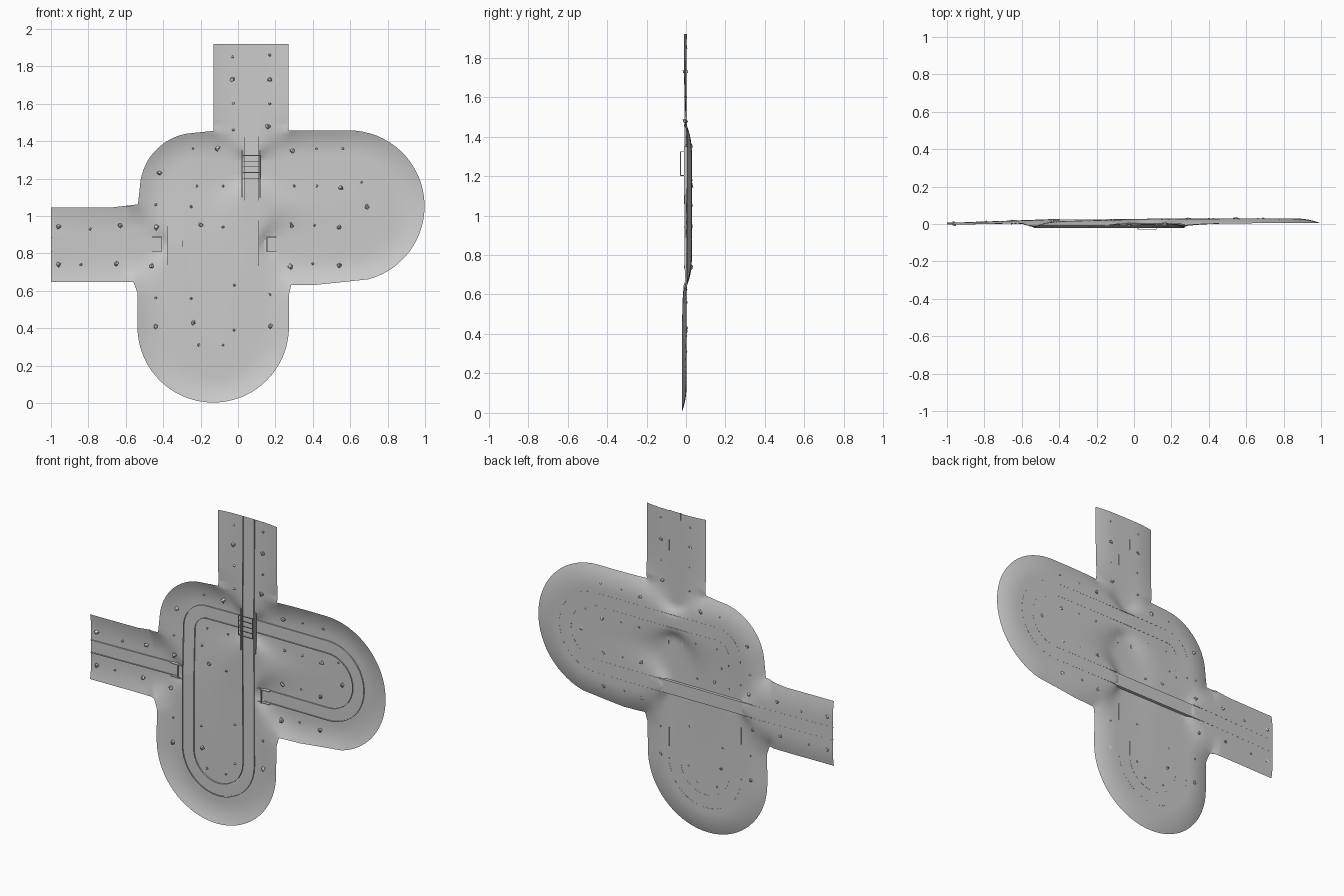
import bpy, bmesh, math, random
from mathutils import Vector, Matrix
from mathutils.geometry import delaunay_2d_cdt, intersect_point_line

if "Cube" in bpy.data.objects:
    bpy.data.objects.remove(bpy.data.objects["Cube"])

random.seed(4)
# All layout is done in (x, z) with y as depth; the front of the ground faces -y.


def line(a, b, ya, yb, step=0.025):
    n = max(1, round(math.dist(a, b) / step))
    return [(a[0] + (b[0] - a[0]) * i / n, a[1] + (b[1] - a[1]) * i / n,
             ya + (yb - ya) * i / n) for i in range(n + 1)]


def arc(c, r, a0, a1, ya=0, yb=0, n=20):
    out = []
    for i in range(n + 1):
        t = math.radians(a0 + (a1 - a0) * i / n)
        out.append((c[0] + r * math.cos(t), c[1] + r * math.sin(t), ya + (yb - ya) * i / n))
    return out


def join(*parts):
    out = []
    for p in parts:
        out += p[1:] if out and math.dist(out[-1], p[0]) < 1e-4 else p
    return out


def finish(name, bm, smooth=False):
    bmesh.ops.recalc_face_normals(bm, faces=bm.faces) if not smooth else None
    me = bpy.data.meshes.new(name)
    bm.to_mesh(me)
    bm.free()
    ob = bpy.data.objects.new(name, me)
    bpy.context.collection.objects.link(ob)
    if smooth:
        bpy.ops.object.select_all(action='DESELECT')
        ob.select_set(True)
        bpy.context.view_layer.objects.active = ob
        bpy.ops.object.shade_smooth_by_angle(angle=math.radians(35))
    return ob


def sweep(name, path, profile):
    """Sweep an open (offset, depth) profile along a path."""
    bm = bmesh.new()
    rows = []
    for i, (x, z, y) in enumerate(path):
        p, q = path[max(i - 1, 0)], path[min(i + 1, len(path) - 1)]
        d = Vector((q[0] - p[0], q[1] - p[1])).normalized()
        rows.append([bm.verts.new((x - d.y * o, y + h, z + d.x * o)) for o, h in profile])
    for r, s in zip(rows, rows[1:]):
        for k in range(len(profile) - 1):
            bm.faces.new((r[k], r[k + 1], s[k + 1], s[k]))
    return finish(name, bm)


def add_box(bm, x0, x1, y0, y1, z0, z1):
    m = Matrix.Translation(((x0 + x1) / 2, (y0 + y1) / 2, (z0 + z1) / 2))
    bmesh.ops.create_cube(bm, size=1, matrix=m @ Matrix.Diagonal((x1 - x0, y1 - y0, z1 - z0, 1)))


# Road sections: entry, bridge, loops, tunnel and exit
RX, LX, TZ, BZ = 0.0725, -0.3375, 1.2575, 0.8475
entry = line((RX, 1.92), (RX, 1.36), 0.001, -0.003)
bridge = line((RX, 1.36), (RX, 1.12), -0.003, -0.003)
loops = join(line((RX, 1.12), (RX, 0.4075), -0.003, 0.0),
             arc((-0.1325, 0.4075), 0.205, 0, -180),
             line((LX, 0.4075), (LX, 0.85), 0.0, 0.001),
             line((LX, 0.85), (LX, 1.14), 0.001, 0.011),
             arc((-0.22, 1.14), 0.1175, 180, 90, 0.011, 0.017, 12),
             line((-0.22, TZ), (0.05, TZ), 0.017, 0.025),
             line((0.05, TZ), (0.5925, TZ), 0.025, 0.027),
             arc((0.5925, 1.0525), 0.205, 90, -90, 0.027, 0.027),
             line((0.5925, BZ), (0.155, BZ), 0.027, 0.027))
tunnel = line((0.155, BZ), (-0.41, BZ), 0.027, 0.024)
leave = line((-0.41, BZ), (-1, BZ), 0.024, 0.003)
ground_guides = entry + loops + leave

# Ground outline
corners = join([(0.27, 1.92, 0), (0.27, 1.4575, 0), (0.5925, 1.4575, 0)],
               arc((0.5925, 1.0525), 0.405, 90, -75, n=30),
               [(0.42, 0.632, 0), (0.285, 0.632, 0), (0.2725, 0.58, 0)],
               arc((-0.1325, 0.4075), 0.405, 0, -180, n=36),
               [(-0.5375, 0.59, 0), (-0.56, 0.648, 0), (-1, 0.648, 0), (-1, 1.045, 0),
                (-0.68, 1.045, 0), (-0.535, 1.062, 0)],
               arc((-0.22, 1.14), 0.305, 177, 100, n=14),
               [(-0.13, 1.455, 0), (-0.13, 1.92, 0)])
outline, edges = [], []
for a, b in zip(corners, corners[1:] + corners[:1]):
    outline += [Vector(p[:2]) for p in line(a, b, 0, 0, 0.03)[:-1]]
    if not (a[1] == b[1] == 1.92 or a[0] == b[0] == -1):
        edges.append((Vector(a[:2]), Vector(b[:2])))


def edge_distance(p):
    best = 9.0
    for a, b in edges:
        q, t = intersect_point_line(p, a, b)
        q = q.to_2d()
        q = a if t < 0 else b if t > 1 else q
        best = min(best, (p - q).length)
    return best


def depth(x, z):
    """Blend the road depths and raise a bank along the outer edge."""
    sw = sy = 0.0
    for gx, gz, gy in ground_guides:
        w = 1 / (((x - gx) ** 2 + (z - gz) ** 2) ** 2 + 1e-8)
        sw += w
        sy += w * gy
    e = edge_distance(Vector((x, z)))
    bank = max(0.0, 1 - e / 0.13) ** 2
    drop = 0.013 if z > 1.47 or x < -0.58 else 0.024
    return sy / sw + 0.0025 - drop * bank


# Ground sheet
step = 0.0225
pts = list(outline)
for i in range(int(2 / step)):
    for j in range(int(1.9 / step)):
        pts.append(Vector((-0.985 + i * step, 0.015 + j * step)))
res = delaunay_2d_cdt(pts, [], [list(range(len(outline)))], 1, 1e-5)
used = sorted({i for f in res[2] for i in f})
bm = bmesh.new()
vert = {i: bm.verts.new((res[0][i].x, depth(*res[0][i]), res[0][i].y)) for i in used}
for f in res[2]:
    bm.faces.new([vert[i] for i in f])
finish("ground", bm, True)

# Road surface with low kerb walls on both sides
half = [(0.0395, 0.003), (0.0395, -0.005), (0.0355, -0.005), (0.0355, 0.0)]
kerbed = [(-o, h) for o, h in half] + half[::-1]
sweep("entry_road", entry, kerbed)
sweep("loop_road", loops, kerbed)
sweep("exit_road", leave, kerbed)
sweep("bridge_deck", bridge, kerbed)
sweep("tunnel_road", tunnel, [(-0.0395, -0.018), (-0.0395, 0.0), (0.0395, 0.0), (0.0395, -0.018)])

# Bridge side walls, posts, top rails and overhead beams
bm = bmesh.new()
for x in (0.022, 0.119):
    add_box(bm, x - 0.003, x + 0.003, -0.009, 0.004, 1.1, 1.35)
    add_box(bm, x - 0.002, x + 0.002, -0.03, -0.026, 1.2, 1.325)
    for z in (1.2, 1.321):
        add_box(bm, x - 0.002, x + 0.002, -0.03, -0.005, z, z + 0.004)
for k in range(5):
    z = 1.2 + k * 0.0303
    add_box(bm, 0.022, 0.119, -0.03, -0.027, z, z + 0.004)
finish("bridge_frame", bm)

# Tunnel portals
bm = bmesh.new()
for x0, x1 in ((0.155, 0.205), (-0.46, -0.41)):
    for z in (0.808, 0.887):
        add_box(bm, x0, x1, 0.005, 0.027, z - 0.002, z + 0.002)
for x in (0.155, -0.41):
    add_box(bm, x - 0.002, x + 0.002, 0.0, 0.008, 0.806, 0.889)
finish("tunnel_portals", bm)


# Scattered rocks
def rocks(name, spots, r):
    bm = bmesh.new()
    for x, z in spots:
        m = Matrix.Translation((x, depth(x, z) - r * 0.4, z))
        new = bmesh.ops.create_icosphere(bm, subdivisions=1, radius=r, matrix=m)["verts"]
        for v in new:
            v.co += Vector([random.uniform(-0.3, 0.3) * r for _ in range(3)])
    finish(name, bm)


rocks("large_rocks", [(-.03, 1.73), (.17, 1.73), (.16, 1.48), (-.11, 1.36), (.29, 1.35),
                      (-.42, 1.23), (.55, 1.15), (.69, 1.05), (-.2, .95), (.285, .95),
                      (.54, .94), (.54, .735), (.28, .73), (-.63, .95), (-.96, .94),
                      (-.96, .74), (-.65, .745), (-.46, .73), (-.435, .94), (-.44, .41),
                      (-.24, .43), (.17, .41)], 0.013)
rocks("small_rocks", [(-.03, 1.85), (.17, 1.86), (-.025, 1.6), (.17, 1.6), (-.025, 1.46),
                      (-.24, 1.36), (.42, 1.36), (.56, 1.36), (-.22, 1.16), (-.08, 1.16),
                      (.3, 1.16), (.42, 1.16), (.66, 1.18), (-.25, 1.05), (-.44, 1.06),
                      (-.08, .94), (.41, .95), (.4, .745), (-.79, .93), (-.84, .74),
                      (-.02, .63), (.17, .58), (-.25, .56), (-.44, .56), (-.02, .39),
                      (-.21, .31), (-.08, .31)], 0.007)
